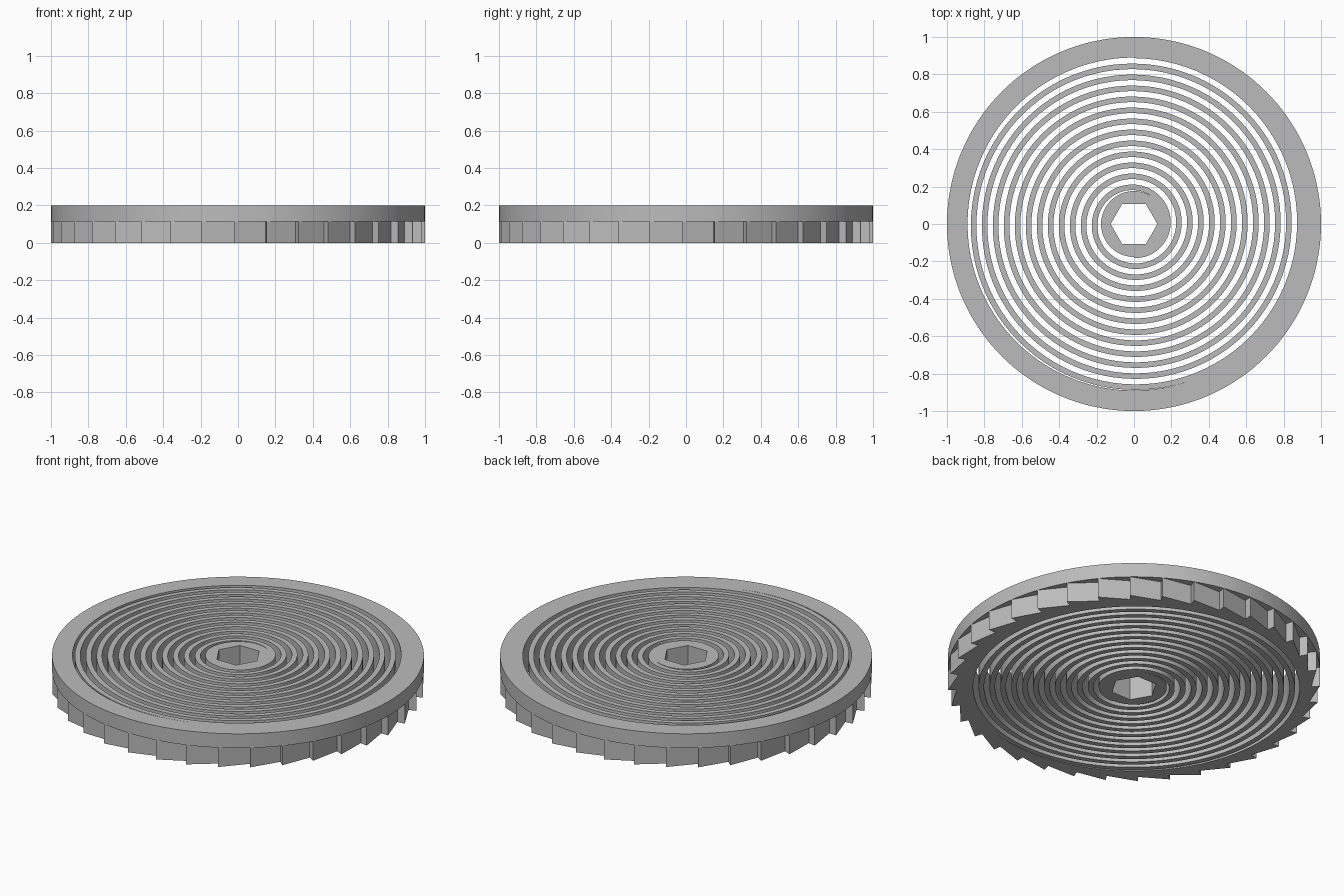
import bpy, bmesh, math
from math import cos, sin, pi, radians

old = bpy.data.objects.get("Cube")
if old:
    bpy.data.objects.remove(old, do_unlink=True)

GREY = (0.5, 0.5, 0.5, 1)
mat = bpy.data.materials.new("light_grey")
mat.use_nodes = True
mat.diffuse_color = GREY
mat.node_tree.nodes["Principled BSDF"].inputs["Base Color"].default_value = GREY

HEIGHT, TOOTH_TOP = 0.2, 0.115
RING_IN, ROOT, TEETH = 0.89, 0.955, 36
HUB_R, HEX_R = 0.176, 0.125
PITCH, HALF_WIDTH = 0.0588, 0.0148
SEGMENTS = 144


def polar(r, a):
    return (r * cos(a), r * sin(a))


def band(name, inner, outer, z0, z1, closed=True):
    """Solid strip between two matching outlines, from z0 to z1."""
    bm = bmesh.new()
    rows = [[bm.verts.new((*p, z)) for p, z in
             ((i, z0), (o, z0), (o, z1), (i, z1))] for i, o in zip(inner, outer)]
    following = rows[1:] + rows[:1] if closed else rows[1:]
    for a, b in zip(rows, following):
        for k in range(4):
            n = (k + 1) % 4
            bm.faces.new((a[k], a[n], b[n], b[k]))
    if not closed:
        bm.faces.new(rows[0])
        bm.faces.new(rows[-1])
    bmesh.ops.remove_doubles(bm, verts=bm.verts, dist=1e-5)
    bmesh.ops.recalc_face_normals(bm, faces=bm.faces)
    mesh = bpy.data.meshes.new(name)
    bm.to_mesh(mesh)
    bm.free()
    mesh.materials.append(mat)
    obj = bpy.data.objects.new(name, mesh)
    bpy.context.collection.objects.link(obj)
    bpy.ops.object.select_all(action='DESELECT')
    bpy.context.view_layer.objects.active = obj
    obj.select_set(True)
    bpy.ops.object.shade_smooth_by_angle(angle=radians(20))
    return obj


angles = [2 * pi * i / SEGMENTS for i in range(SEGMENTS)]

# Plain round rim above the teeth
band("outer_rim", [polar(RING_IN, a) for a in angles],
     [polar(1, a) for a in angles], TOOTH_TOP, HEIGHT)

# Ratchet teeth: radial step out, then a straight slope back in
inner, outer = [], []
step = 2 * pi / TEETH
for t in range(TEETH):
    start = radians(-91.2) + t * step
    tip, root = polar(1, start), polar(ROOT, start + step)
    for k in range(5):
        f = k / 4
        inner.append(polar(RING_IN, start + f * step))
        outer.append((tip[0] + (root[0] - tip[0]) * f, tip[1] + (root[1] - tip[1]) * f))
band("ratchet_teeth", inner, outer, 0, TOOTH_TOP)

# Hub with a hexagonal through hole
apothem = HEX_R * cos(pi / 6)
band("hub", [polar(apothem / cos(a % (pi / 3) - pi / 6), a) for a in angles],
     [polar(HUB_R, a) for a in angles], 0, HEIGHT)

# Flat spiral spring joining hub and rim
inner, outer = [], []
turns, per_turn = 12.5, 96
for i in range(int(turns * per_turn) + 1):
    t = i / per_turn
    r = 0.1666 + PITCH * t
    a = -pi / 2 + 2 * pi * t
    inner.append(polar(r - HALF_WIDTH, a))
    outer.append(polar(r + HALF_WIDTH, a))
band("spiral_spring", inner, outer, 0, HEIGHT, closed=False)
